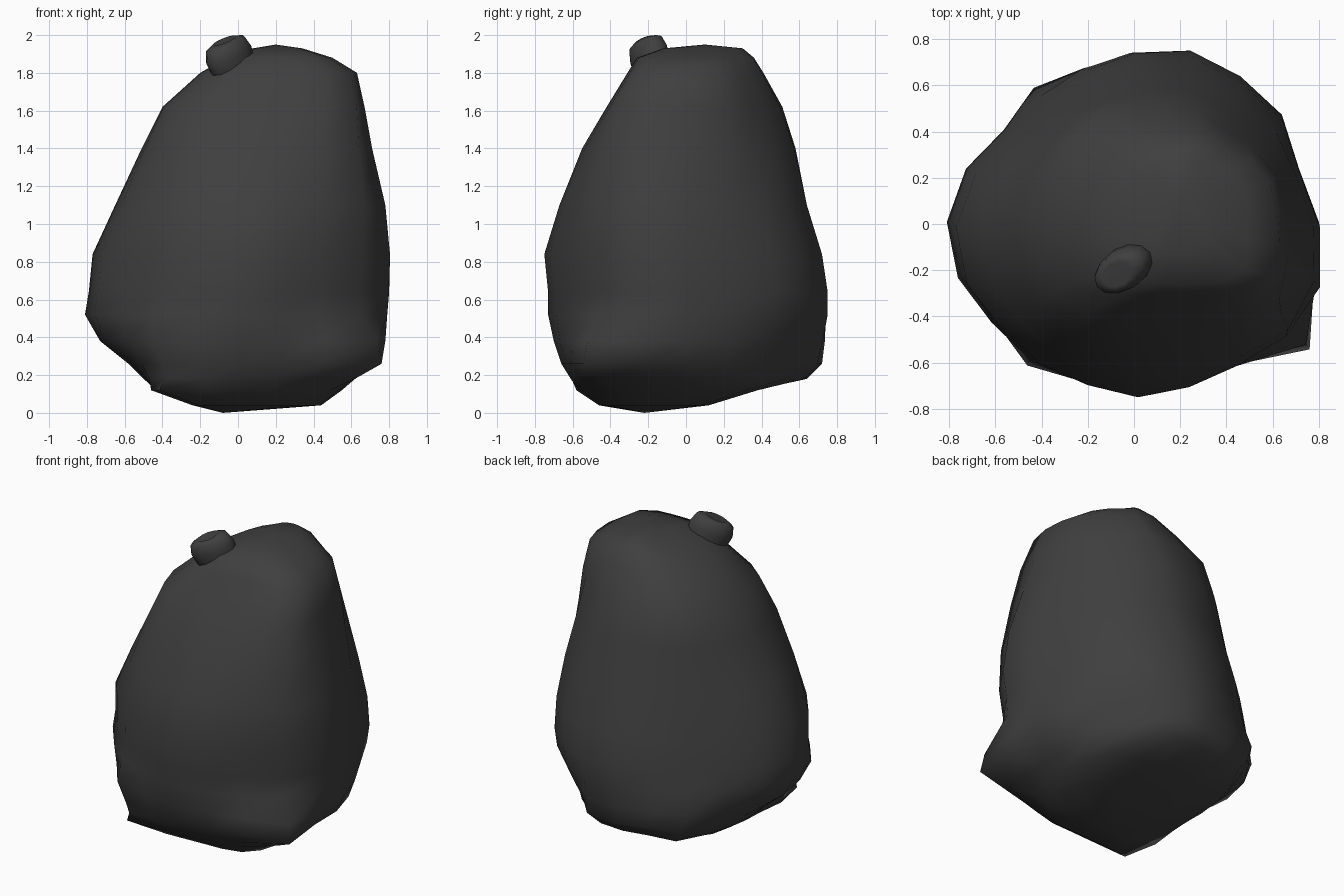
import bpy
import bmesh
from math import cos, sin, pi, radians
from mathutils import Vector

cube = bpy.data.objects.get("Cube")
if cube:
    bpy.data.objects.remove(cube, do_unlink=True)

# Single dark plastic colour
plastic = bpy.data.materials.new("charcoal plastic")
plastic.use_nodes = True
charcoal = (0.05, 0.05, 0.05, 1)
plastic.diffuse_color = charcoal
shader = next(n for n in plastic.node_tree.nodes if n.type == "BSDF_PRINCIPLED")
shader.inputs["Base Color"].default_value = charcoal
shader.inputs["Roughness"].default_value = 0.6


def loft(name, rings, start, end, crease_angle):
    """Skin a stack of closed rings and close both ends with a fan of triangles."""
    bm = bmesh.new()
    loops = [[bm.verts.new(point) for point in ring] for ring in rings]
    count = len(loops[0])
    for lower, upper in zip(loops, loops[1:]):
        for i in range(count):
            j = (i + 1) % count
            bm.faces.new((lower[i], lower[j], upper[j], upper[i]))
    for loop, tip in ((loops[0], start), (loops[-1], end)):
        centre = bm.verts.new(tip)
        for i in range(count):
            bm.faces.new((loop[i], loop[(i + 1) % count], centre))
    bmesh.ops.recalc_face_normals(bm, faces=bm.faces)
    mesh = bpy.data.meshes.new(name)
    bm.to_mesh(mesh)
    bm.free()
    mesh.materials.append(plastic)
    obj = bpy.data.objects.new(name, mesh)
    bpy.context.collection.objects.link(obj)
    bpy.ops.object.select_all(action="DESELECT")
    obj.select_set(True)
    bpy.context.view_layer.objects.active = obj
    bpy.ops.object.shade_smooth_by_angle(angle=radians(crease_angle))
    return obj


# Plan outlines of the sack as radii in percent, counter-clockwise from +x
BASE = (55, 57, 58, 50, 41, 38, 40, 50, 48, 44, 44, 47, 58, 72, 60, 56, 58, 62, 60, 56)
LOW = (72, 69, 64, 64, 72, 71, 69, 74, 67, 65, 64, 64, 70, 77, 69, 67, 68, 76, 94, 76)
MIDDLE = (80, 75, 79, 78, 78, 73, 69, 66, 67, 75, 80, 79, 74, 73, 72, 74, 73, 74, 80, 84)
HIGH = (54, 52, 48, 45, 47, 46, 47, 50, 51, 51, 53, 55, 58, 56, 49, 47, 49, 56, 63, 58)

# Height, then the left-right and front-back limits of the sack at that height
LEVELS = (
    (.04, -.24, .44, -.46, .12),
    (.12, -.46, .55, -.58, .38),
    (.18, -.5, .62, -.61, .64),
    (.26, -.58, .76, -.66, .72),
    (.38, -.73, .78, -.7, .735),
    (.52, -.81, .79, -.73, .75),
    (.64, -.79, .8, -.73, .75),
    (.84, -.77, .805, -.75, .72),
    (1.1, -.65, .78, -.67, .64),
    (1.4, -.51, .71, -.55, .58),
    (1.62, -.4, .67, -.42, .51),
    (1.8, -.2, .63, -.31, .41),
    (1.88, -.06, .5, -.26, .36),
    (1.93, .08, .34, -.12, .3),
)


def blend(first, second, amount):
    amount = min(max(amount, 0), 1)
    return [a + (b - a) * amount for a, b in zip(first, second)]


def fit(values, low, high):
    span = max(values) - min(values)
    return [low + (v - min(values)) / span * (high - low) for v in values]


def sack_ring(z, left, right, front, back):
    radii = blend(BASE, LOW, (z - .12) / .1)
    radii = blend(radii, MIDDLE, (z - .28) / .26)
    radii = blend(radii, HIGH, (z - .8) / .8)
    angles = [2 * pi * i / len(radii) for i in range(len(radii))]
    xs = fit([r * cos(a) for r, a in zip(radii, angles)], left, right)
    ys = fit([r * sin(a) for r, a in zip(radii, angles)], front, back)
    return [(x, y, z) for x, y in zip(xs, ys)]


# Slumped, full sack
loft("bag_body", [sack_ring(*level) for level in LEVELS],
     (-.08, -.22, 0), (.2, .1, 1.95), 60)

# Tied neck: a squashed knot with a shallow dimple, hanging over the front edge
centre = Vector((-.04, -.19, 1.87))
axis = Vector((-.3, -.25, .9)).normalized()
wide = Vector((.75, .45, .5))
wide = (wide - axis * wide.dot(axis)).normalized()
thin = axis.cross(wide)


def neck_ring(offset, width, depth, sides=12):
    ring = []
    for i in range(sides):
        a = 2 * pi * i / sides
        ring.append(centre + axis * offset + wide * width * cos(a) + thin * depth * sin(a))
    return ring


NECK = ((-.12, .09, .07), (-.05, .13, .09), (.03, .14, .09), (.09, .12, .08), (.11, .07, .05))
loft("tied_neck", [neck_ring(*step) for step in NECK],
     centre - axis * .13, centre + axis * .07, 80)
